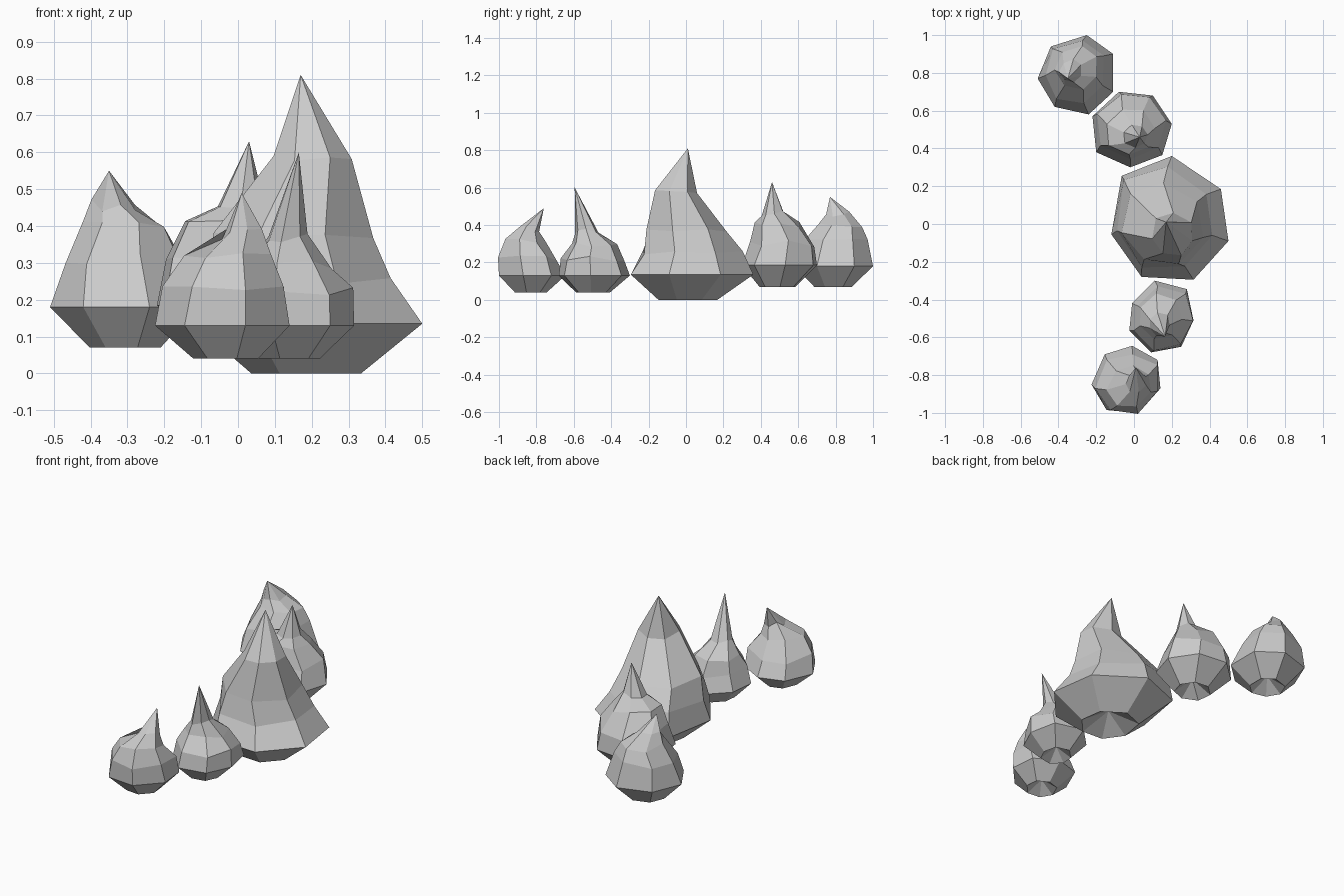
import bpy, bmesh, random
from mathutils import Vector

if "Cube" in bpy.data.objects:
    bpy.data.objects.remove(bpy.data.objects["Cube"])


def rock(name, outline, z_rim, base, rings, apex, seed):
    """Seven-sided crag: dimpled foot, wide rim, shrinking shifted rings, sharp tip.
    base and rings hold (z, scale of the rim outline, centre x, centre y)."""
    rnd = random.Random(seed)
    n = len(outline)
    mx = sum(p[0] for p in outline) / n
    my = sum(p[1] for p in outline) / n
    bm = bmesh.new()

    def ring(z, s, cx, cy, jitter):
        out = []
        for x, y in outline:
            k = s * (1 + rnd.uniform(-jitter, jitter))
            out.append(bm.verts.new((cx + (x - mx) * k, cy + (y - my) * k,
                                     z + rnd.uniform(-jitter, jitter) * 0.25)))
        return out

    loops = [ring(*base, 0), ring(z_rim, 1, mx, my, 0)]
    loops += [ring(*r, 0.07) for r in rings]

    # walls between neighbouring rings
    for low, high in zip(loops, loops[1:]):
        for i in range(n):
            j = (i + 1) % n
            bm.faces.new((low[i], low[j], high[j], high[i]))

    # pointed tip and hollow foot
    tip = bm.verts.new(apex)
    z0, _, cx, cy = base
    hollow = bm.verts.new((cx, cy, z0 + 0.65 * (z_rim - z0)))
    for i in range(n):
        j = (i + 1) % n
        bm.faces.new((loops[-1][i], loops[-1][j], tip))
        bm.faces.new((loops[0][j], loops[0][i], hollow))

    bmesh.ops.recalc_face_normals(bm, faces=bm.faces)
    mesh = bpy.data.meshes.new(name)
    bm.to_mesh(mesh)
    bm.free()
    obj = bpy.data.objects.new(name, mesh)
    bpy.context.collection.objects.link(obj)
    return obj


# tall middle crag
rock("main_rock",
     [(.20, .36), (.46, .185), (.50, -.09), (.315, -.295), (.04, -.28), (-.12, -.055), (-.065, .255)],
     .135, (0, .48, .185, 0),
     [(.26, .82, .17, .02), (.37, .66, .15, 0), (.58, .35, .205, -.055)],
     (.17, .01, .81), 1)

# two crags towards the back
rock("back_inner_rock",
     [(-.08, .70), (.10, .68), (.20, .53), (.15, .365), (-.02, .30), (-.20, .38), (-.22, .57)],
     .185, (.07, .48, -.01, .49),
     [(.30, .85, -.01, .525), (.40, .60, -.02, .49), (.46, .29, .01, .465)],
     (.03, .46, .63), 2)
rock("back_outer_rock",
     [(-.25, 1.0), (-.11, .90), (-.11, .70), (-.24, .58), (-.42, .62), (-.51, .77), (-.44, .94)],
     .18, (.07, .48, -.30, .785),
     [(.31, .78, -.31, .80), (.395, .54, -.30, .825), (.455, .28, -.335, .81)],
     (-.35, .77, .55), 3)

# two crags towards the front
rock("front_inner_rock",
     [(.11, -.30), (.28, -.345), (.315, -.51), (.25, -.65), (.09, -.68), (-.025, -.565), (-.01, -.42)],
     .13, (.04, .48, .14, -.50),
     [(.22, .87, .155, -.50), (.30, .64, .14, -.495), (.37, .32, .135, -.53)],
     (.165, -.595, .60), 4)
rock("front_outer_rock",
     [(-.01, -.645), (.125, -.72), (.14, -.87), (.02, -1.0), (-.145, -.985), (-.225, -.85), (-.155, -.69)],
     .13, (.04, .48, -.03, -.83),
     [(.22, .90, -.03, -.845), (.32, .64, -.02, -.86), (.38, .30, .01, -.84)],
     (.01, -.76, .49), 5)
